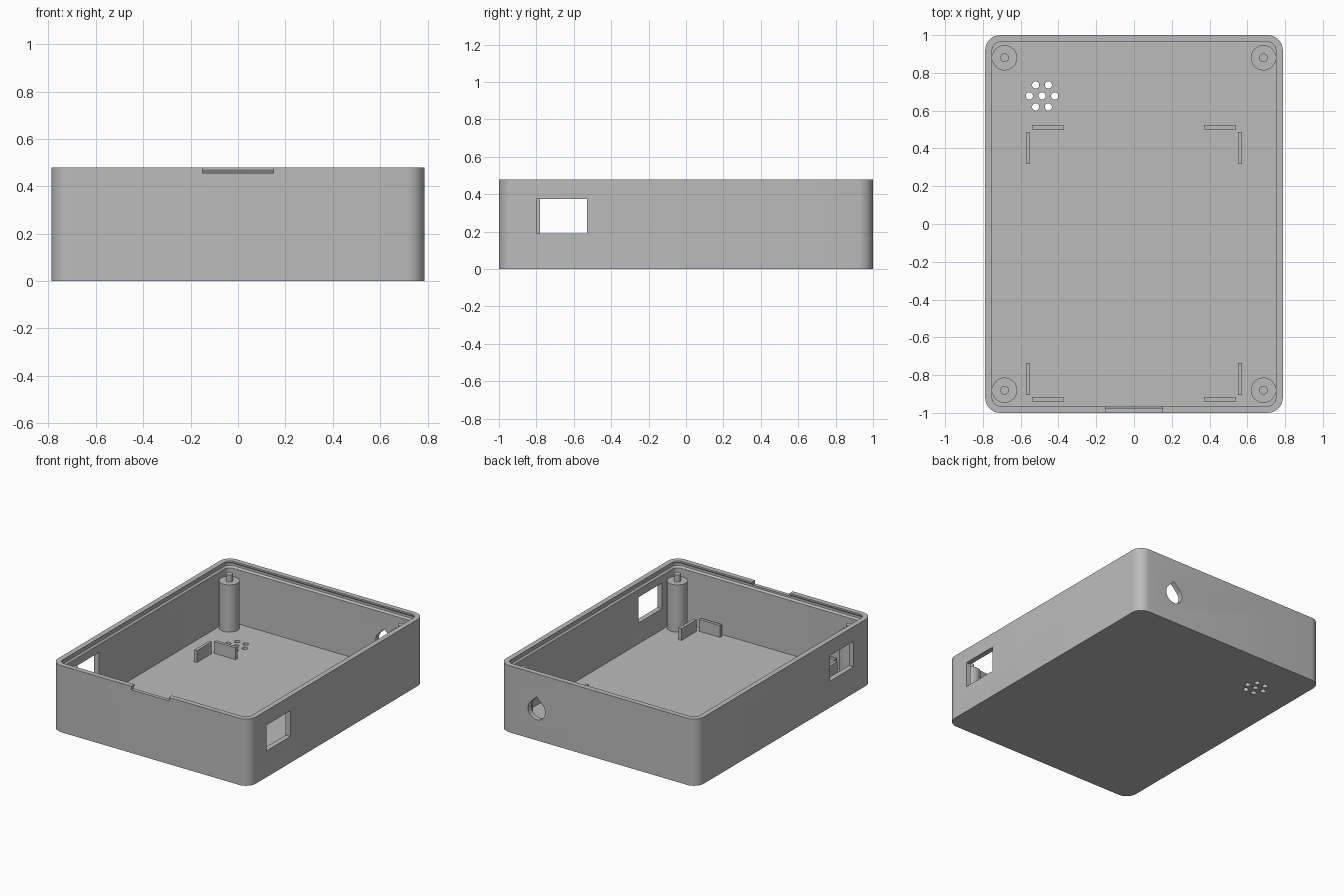
import bpy, bmesh, math
from mathutils import Matrix, Vector

if "Cube" in bpy.data.objects:
    bpy.data.objects.remove(bpy.data.objects["Cube"], do_unlink=True)

HX, HY, H = 0.788, 1.0, 0.48
WALL, FLOOR, CORNER = 0.037, 0.04, 0.08

grey = bpy.data.materials.new("plain grey")
grey.use_nodes = True
grey.diffuse_color = (0.5, 0.5, 0.5, 1)
grey.node_tree.nodes["Principled BSDF"].inputs["Base Color"].default_value = (0.5, 0.5, 0.5, 1)


def finish(name, bm):
    bmesh.ops.recalc_face_normals(bm, faces=bm.faces)
    mesh = bpy.data.meshes.new(name)
    bm.to_mesh(mesh)
    bm.free()
    mesh.materials.append(grey)
    obj = bpy.data.objects.new(name, mesh)
    bpy.context.collection.objects.link(obj)
    return obj


def select(obj):
    bpy.ops.object.select_all(action='DESELECT')
    obj.select_set(True)
    bpy.context.view_layer.objects.active = obj


def smooth(obj):
    select(obj)
    bpy.ops.object.shade_smooth_by_angle(angle=math.radians(30))


def add_box(bm, x0, x1, y0, y1, z0, z1):
    size = Matrix.Diagonal((x1 - x0, y1 - y0, z1 - z0, 1))
    centre = Matrix.Translation(((x0 + x1) / 2, (y0 + y1) / 2, (z0 + z1) / 2))
    bmesh.ops.create_cube(bm, size=1, matrix=centre @ size)


def add_cylinder(bm, x, y, r, z0, z1, sides=32):
    bmesh.ops.create_cone(bm, cap_ends=True, segments=sides, radius1=r, radius2=r,
                          depth=z1 - z0, matrix=Matrix.Translation((x, y, (z0 + z1) / 2)))


def rounded_ring(bm, inset, z, steps=8):
    r = CORNER - inset
    cx, cy = HX - CORNER, HY - CORNER
    ring = []
    for q, (sx, sy) in enumerate(((1, 1), (-1, 1), (-1, -1), (1, -1))):
        for i in range(steps + 1):
            a = math.pi / 2 * (q + i / steps)
            ring.append(bm.verts.new((sx * cx + r * math.cos(a), sy * cy + r * math.sin(a), z)))
    return ring


# Case shell: outer wall, rim, snap groove inside the wall, floor
bm = bmesh.new()
groove = WALL - 0.011
section = [(0, 0), (0, H), (WALL, H), (WALL, 0.472), (groove, 0.456),
           (groove, 0.442), (WALL, 0.43), (WALL, FLOOR)]
rings = [rounded_ring(bm, i, z) for i, z in section]
for a, b in zip(rings, rings[1:]):
    for i in range(len(a)):
        j = (i + 1) % len(a)
        bm.faces.new((a[i], a[j], b[j], b[i]))
bm.faces.new(rings[0])
bm.faces.new(rings[-1])
case = finish("case_shell", bm)

# Openings: front notch, side windows, vent holes, back teardrop
bm = bmesh.new()
add_box(bm, -0.15, 0.15, -1.1, -0.9, 0.455, 0.6)
add_box(bm, 0.7, 0.9, -0.80, -0.53, 0.19, 0.375)
add_box(bm, -0.9, -0.7, -0.78, -0.51, 0.19, 0.375)
vx, vy = -0.487, 0.678
add_cylinder(bm, vx, vy, 0.019, -0.1, 0.1, 24)
for k in range(6):
    a = k * math.pi / 3
    add_cylinder(bm, vx + 0.067 * math.cos(a), vy + 0.067 * math.sin(a), 0.019, -0.1, 0.1, 24)

tx, tz, tr = 0.49, 0.217, 0.068
outline = [(tx, tz + tr * math.sqrt(2))]
for i in range(25):
    a = math.radians(135 + 270 * i / 24)
    outline.append((tx + tr * math.cos(a), tz + tr * math.sin(a)))
face = bm.faces.new([bm.verts.new((x, 0.9, z)) for x, z in outline])
side = bmesh.ops.extrude_face_region(bm, geom=[face])["geom"]
bmesh.ops.translate(bm, vec=Vector((0, 0.2, 0)),
                    verts=[v for v in side if isinstance(v, bmesh.types.BMVert)])
cutter = finish("opening_cutter", bm)
cutter.hide_render = True

select(case)
cut = case.modifiers.new("openings", 'BOOLEAN')
cut.operation = 'DIFFERENCE'
cut.solver = 'EXACT'
cut.object = cutter
bpy.ops.object.modifier_apply(modifier=cut.name)
bpy.data.objects.remove(cutter, do_unlink=True)
smooth(case)

# Corner posts with locating pins
for sx, right in ((1, "left"), (-1, "right")):
    for sy, end in ((-1, "front"), (1, "back")):
        x, y = sx * 0.685, sy * 0.88
        for part, r, z0, z1 in (("post", 0.067, FLOOR - 0.01, 0.38), ("pin", 0.023, 0.37, 0.43)):
            bm = bmesh.new()
            add_cylinder(bm, x, y, r, z0, z1)
            smooth(finish(f"{end}_{right}_{part}", bm))

# Board locating ribs: a pair at each corner of the board
for sx, hand in ((1, "left"), (-1, "right")):
    for end, cross_y, long_y in (("front", -0.929, -0.82), ("back", 0.511, 0.403)):
        bm = bmesh.new()
        x0, x1 = sorted((sx * 0.37, sx * 0.54))
        add_box(bm, x0, x1, cross_y - 0.011, cross_y + 0.011, FLOOR - 0.01, 0.125)
        x0, x1 = sorted((sx * 0.551, sx * 0.573))
        add_box(bm, x0, x1, long_y - 0.085, long_y + 0.085, FLOOR - 0.01, 0.125)
        finish(f"{end}_{hand}_board_ribs", bm)
